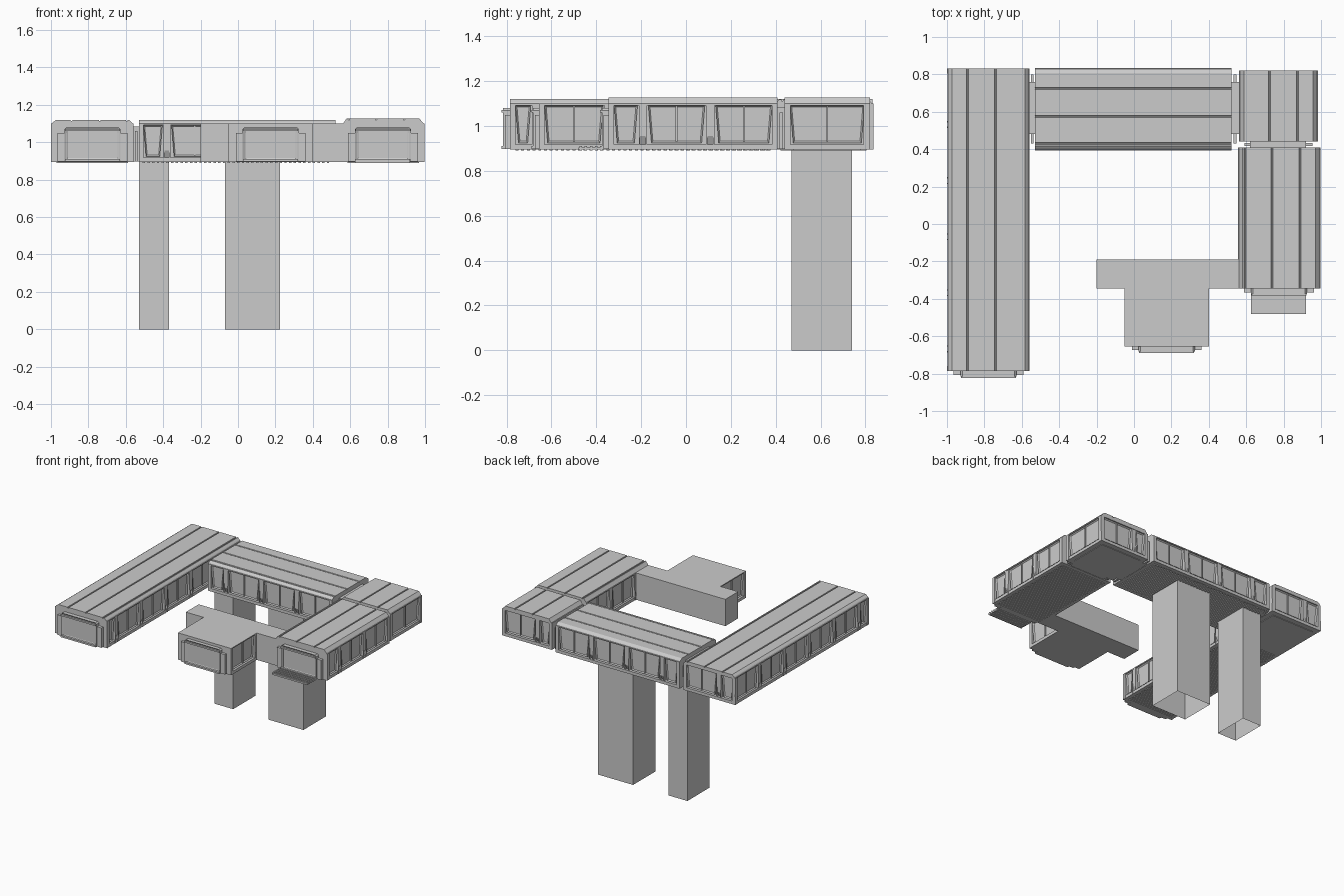
import bpy, bmesh
from mathutils import Vector

if "Cube" in bpy.data.objects:
    bpy.data.objects.remove(bpy.data.objects["Cube"])

Z0, Z1, INSET, PITCH = 0.895, 1.10, 0.025, 0.30


def finish(name, bm):
    bmesh.ops.recalc_face_normals(bm, faces=bm.faces)
    me = bpy.data.meshes.new(name)
    bm.to_mesh(me)
    bm.free()
    ob = bpy.data.objects.new(name, me)
    bpy.context.collection.objects.link(ob)
    return ob


def prism(bm, r0, r1):
    """Solid between two matching rings; returns the face on r1."""
    a = [bm.verts.new(p) for p in r0]
    b = [bm.verts.new(p) for p in r1]
    n = len(a)
    for i in range(n):
        j = (i + 1) % n
        bm.faces.new((a[i], a[j], b[j], b[i]))
    bm.faces.new(a[::-1])
    return bm.faces.new(b)


def box(bm, x0, x1, y0, y1, z0, z1):
    ring = [(x0, y0), (x1, y0), (x1, y1), (x0, y1)]
    prism(bm, [(x, y, z0) for x, y in ring], [(x, y, z1) for x, y in ring])


def framed(bm, ring, n, d0, d1, rim, depth):
    """Raised panel with a rim and a recessed pane."""
    face = prism(bm, [p + n * d0 for p in ring], [p + n * d1 for p in ring])
    face.normal_update()
    bmesh.ops.inset_region(bm, faces=[face], thickness=rim, use_even_offset=True)
    for v in face.verts:
        v.co -= n * depth


def wall(bm, p, u, stops):
    """Window wall: trapezoid panes between posts; u runs along the wall."""
    u, p = Vector((*u, 0)), Vector((*p, 0))
    n = Vector((u.y, -u.x, 0))
    at = lambda a, d, z: p + u * a + n * d + Vector((0, 0, z))
    for a, b in zip(stops, stops[1:]):
        ring = [at(a + .038, 0, .925), at(b - .038, 0, .925),
                at(b - .024, 0, 1.092), at(a + .024, 0, 1.092)]
        framed(bm, ring, n, -INSET - .002, -.008, .007, .008)
        if b - a > .2:      # mullion
            m = (a + b) / 2
            prism(bm, [at(m - .004, d, z) for d, z in ((-.02, .93), (-.008, .93), (-.008, 1.09), (-.02, 1.09))],
                  [at(m + .004, d, z) for d, z in ((-.02, .93), (-.008, .93), (-.008, 1.09), (-.02, 1.09))])
    for i, a in enumerate(stops):
        lo = a if i == 0 else a - .018
        hi = a if i == len(stops) - 1 else a + .018
        # post with a bracket sloping in at the foot
        prof = [(-.028, .918), (-.022, .918), (-.003, .955), (-.003, 1.095), (-.028, 1.095)]
        prism(bm, [at(lo, d, z) for d, z in prof], [at(hi, d, z) for d, z in prof])
        for s in (lo, hi - .006):   # flanking fins
            fin = [(-.028, Z0), (0, Z0), (0, .95), (-.006, 1.09), (-.028, 1.09)]
            prism(bm, [at(s, d, z) for d, z in fin], [at(s + .006, d, z) for d, z in fin])


def stops(L, flip=False):
    """Full bays from one end, the short bay at the other."""
    k = int(L / PITCH)
    if L - k * PITCH < .1:
        s = [0, L] if k < 2 else [0] + [L - PITCH * i for i in range(k - 1, -1, -1)]
    else:
        s = [0] + [L - PITCH * i for i in range(k, -1, -1)]
    return [L - v for v in s[::-1]] if flip else s


def module(name, x0, x1, y0, y1, sides, top, outer, corr=None):
    """Body, window walls, plank roof and ribbed floor of one block."""
    bm = bmesh.new()
    i = INSET
    box(bm, x0 + i, x1 - i, y0 + i, y1 - i, Z0 + .004, Z1 - .002)
    box(bm, x0 + .002, x1 - .002, y0, y1, Z0, .918)
    box(bm, x0 + .002, x1 - .002, y0, y1, 1.092, Z1)
    lx, ly = x1 - x0, y1 - y0
    spec = {'F': ((x0, y0), (1, 0), stops(lx)), 'R': ((x1, y0), (0, 1), stops(ly)),
            'B': ((x1, y1), (-1, 0), stops(lx, True)), 'L': ((x0, y1), (0, -1), stops(ly, True))}
    ends = {'F': (x0, x1, y0, y0 + i), 'R': (x1 - i, x1, y0, y1),
            'B': (x0, x1, y1 - i, y1), 'L': (x0, x0 + i, y0, y1)}
    for s in 'FRBL':
        if s in sides:
            wall(bm, *spec[s])
        else:
            box(bm, *ends[s], Z0 + .001, Z1 - .001)
    finish(name, bm)
    # roof: plank profile measured from the outer edge
    W = ly if outer == 'B' else lx
    prof = [(.005, Z1 - .001), (.012, Z1 + .008), (.028, top)]
    for g in (.11, .26, .405):
        if g < W - .03:
            prof += [(g - .005, top), (g - .003, top - .007), (g + .003, top - .007), (g + .005, top)]
    prof += [(W - .025, top), (W - .012, Z1 + .008), (W - .005, Z1 - .001)]
    bm = bmesh.new()
    if outer == 'B':
        r = [[(x, y1 - w, z) for w, z in prof] for x in (x0, x1)]
    else:
        r = [[(x0 + w if outer == 'L' else x1 - w, y, z) for w, z in prof] for y in (y0, y1)]
    prism(bm, *r)
    finish(name + "_roof", bm)
    # corrugated underside
    if corr:
        bm = bmesh.new()
        a, b, along_x = corr
        n = int((b - a) / .025)
        for k in range(n):
            s = a + k * (b - a) / n
            if along_x:
                box(bm, s, s + .013, y0 + .03, y1 - .03, Z0 - .005, Z0 + .002)
            else:
                box(bm, x0 + .03, x1 - .03, s, s + .013, Z0 - .005, Z0 + .002)
        finish(name + "_floor_ribs", bm)


def end_window(name, cx, y):
    """Stepped window frame on a front end."""
    bm = bmesh.new()
    box(bm, cx - .187, cx - .135, y - .022, y, Z0 + .003, 1.05)
    box(bm, cx + .135, cx + .187, y - .022, y, Z0 + .003, 1.05)
    ring = [Vector((cx + a, y, z)) for a, z in
            ((-.15, .897), (.15, .897), (.15, 1.07), (.14, 1.08), (-.14, 1.08), (-.15, 1.07))]
    n = Vector((0, -1, 0))
    framed(bm, ring, n, 0, .03, .018, .012)
    box(bm, cx - .147, cx + .147, y - .038, y - .02, Z0 + .002, .91)
    box(bm, cx - .147, cx + .147, y - .038, y - .02, 1.06, 1.072)
    finish(name, bm)


# Main blocks
module("left_wing", -1, -.558, -.785, .832, 'LRB', 1.12, 'L', (-.76, .38, False))
module("back_block", -.53, .52, .392, .835, 'FB', 1.118, 'B', (-.51, .50, True))
module("right_corner_block", .562, .985, .44, .82, 'RB', 1.126, 'R')
module("right_wing", .555, .998, -.345, .408, 'LR', 1.126, 'R', (-.33, .39, False))

# Flat underside plates on the corners
bm = bmesh.new()
box(bm, -.96, -.60, .43, .79, Z0 - .004, Z0 + .002)
box(bm, .60, .945, .48, .78, Z0 - .004, Z0 + .002)
finish("corner_floor_plates", bm)

# Connecting frames between blocks
bm = bmesh.new()
for x0, x1 in ((-.56, -.528), (.518, .563)):
    box(bm, x0, x1, .48, .76, Z0 + .002, 1.085)
    m = (x0 + x1) / 2
    box(bm, m - .008, m + .008, .43, .80, Z0 + .002, 1.06)
box(bm, .62, .92, .405, .442, Z0 + .002, 1.085)
box(bm, .59, .955, .416, .432, Z0 + .002, 1.06)
finish("connectors", bm)

# Plain flat-roofed entrance block with windowed stem
bm = bmesh.new()
box(bm, -.2, .557, -.345, -.19, Z0, Z1)
box(bm, -.025, .375, -.63, -.34, Z0 + .002, Z1 - .002)
box(bm, -.05, .4, -.655, -.63, Z0, Z1)
box(bm, -.05, .4, -.63, -.345, 1.092, Z1)
box(bm, -.05, .4, -.63, -.345, Z0, .918)
wall(bm, (.4, -.655), (0, 1), [0, .01, .31][::2])
wall(bm, (-.05, -.345), (0, -1), [0, .31])
finish("entrance_block", bm)

# Front end windows
end_window("left_wing_end_window", -.778, -.785)
end_window("right_wing_end_window", .775, -.345)
end_window("entrance_end_window", .175, -.652)

# Ribbed balcony in front of the right wing
bm = bmesh.new()
box(bm, .625, .92, -.48, -.345, Z0, .905)
for k in range(5):
    y = -.475 + k * .023
    box(bm, .625, .92, y, y + .011, Z0 - .005, .911)
finish("balcony", bm)

# Support pillars, open at the bottom
for name, x0, x1 in (("narrow_pillar", -.53, -.37), ("wide_pillar", -.07, .225)):
    bm = bmesh.new()
    box(bm, x0, x1, .47, .74, 0, Z0 + .003)
    bm.faces.ensure_lookup_table()
    low = [f for f in bm.faces if all(v.co.z < .01 for v in f.verts)]
    bmesh.ops.delete(bm, geom=low, context='FACES_ONLY')
    finish(name, bm)
